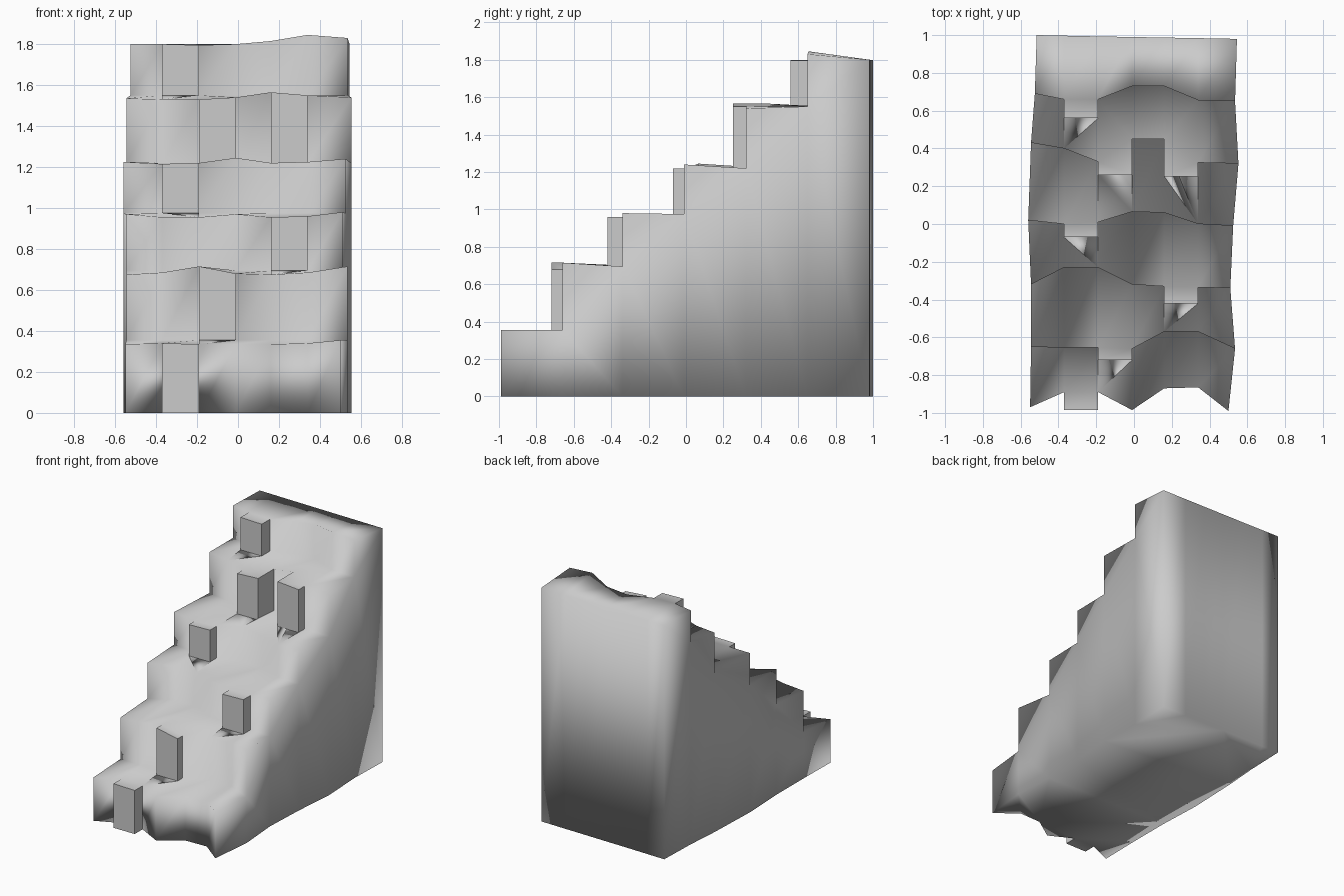
import bpy, bmesh

if "Cube" in bpy.data.objects:
    bpy.data.objects.remove(bpy.data.objects["Cube"])

# inner column lines shared by every step; outer ends vary per step
COLS = [-0.37, -0.19, -0.01, 0.16, 0.34]

# left x, right x, riser y per column, tread edge z per column,
# {column: y of protruding stone}, height at the back of the tread
STEPS = [
    (-.55, .50, [-.97, -.89, -.89, -.985, -.87, -.865, -.99],
     [.335, .34, .335, .335, .335, .34, .355], {1: -.985}, .355),
    (-.545, .535, [-.65, -.655, -.655, -.66, -.57, -.57, -.66],
     [.675, .685, .715, .68, .675, .685, .715], {2: -.72}, .695),
    (-.545, .51, [-.32, -.23, -.23, -.32, -.33, -.335, -.34],
     [.97, .955, .955, .97, .955, .96, .98], {4: -.42}, .975),
    (-.56, .525, [.02, .00, .01, .065, .06, .00, -.01],
     [1.225, 1.215, 1.22, 1.245, 1.22, 1.225, 1.24], {1: -.07}, 1.22),
    (-.545, .553, [.43, .40, .33, .45, .45, .325, .32],
     [1.535, 1.53, 1.53, 1.54, 1.565, 1.55, 1.54], {2: .26, 4: .252}, 1.55),
    (-.525, .535, [.69, .66, .66, .73, .73, .655, .65],
     [1.80, 1.80, 1.795, 1.80, 1.815, 1.845, 1.83], {1: .56}, 1.80),
]

bm = bmesh.new()


def face(verts, smooth=True):
    f = bm.faces.new(verts)
    f.smooth = smooth


def row(step, zs):
    """Vertices along a riser: column points and the pairs for bumps."""
    left, right, ys, _, bumps, _ = step
    xs = [left] + COLS + [right]
    pts = [bm.verts.new(p) for p in zip(xs, ys, zs)]
    out = {j: [bm.verts.new((xs[k], y, zs[k])) for k in (j, j + 1)]
           for j, y in bumps.items()}
    return pts, out


def segment(r, j):
    """Riser line across column j, detouring around a bump."""
    pts, out = r
    return [pts[j]] + out.get(j, []) + [pts[j + 1]]


# risers
lows, tops, back_z = [], [], 0.0
for s in STEPS:
    low, top = row(s, [back_z] * 7), row(s, s[3])
    for j in range(6):
        a, b = segment(low, j), segment(top, j)
        for k in range(len(a) - 1):
            face([a[k], a[k + 1], b[k + 1], b[k]], len(a) == 2)
    lows.append(low)
    tops.append(top)
    back_z = s[5]

# back wall
back = (-.515, .545, [1, .997, .993, .99, .987, .984, .98], None, {}, 0)
lows.append(row(back, [1.80] * 7))
floor = row(back, [0] * 7)
for j in range(6):
    face(segment(lows[-1], j) + segment(floor, j)[::-1])

# treads
for i in range(6):
    for j in range(6):
        face(segment(tops[i], j) + segment(lows[i + 1], j)[::-1])

# side walls
foot = {}
for end in (0, 6):
    line = [lows[0][0][end]]
    for low in lows[1:-1]:
        c = low[0][end].co
        line.append(bm.verts.new((c.x, c.y, 0)))
    line.append(floor[0][end])
    for i in range(6):
        loop = [line[i], line[i + 1], lows[i + 1][0][end],
                tops[i][0][end], lows[i][0][end]]
        face(list(dict.fromkeys(loop)))
    foot[end] = line

# underside
front = [lows[0][0][0]]
for j in range(6):
    front += segment(lows[0], j)[1:]
face(front + foot[6][1:-1] + floor[0][::-1] + foot[0][1:-1][::-1])

bmesh.ops.recalc_face_normals(bm, faces=bm.faces)
bmesh.ops.triangulate(bm, faces=[f for f in bm.faces if len(f.verts) > 4])
mesh = bpy.data.meshes.new("stone_stairs")
bm.to_mesh(mesh)
bm.free()
obj = bpy.data.objects.new("stone_stairs", mesh)
bpy.context.collection.objects.link(obj)
